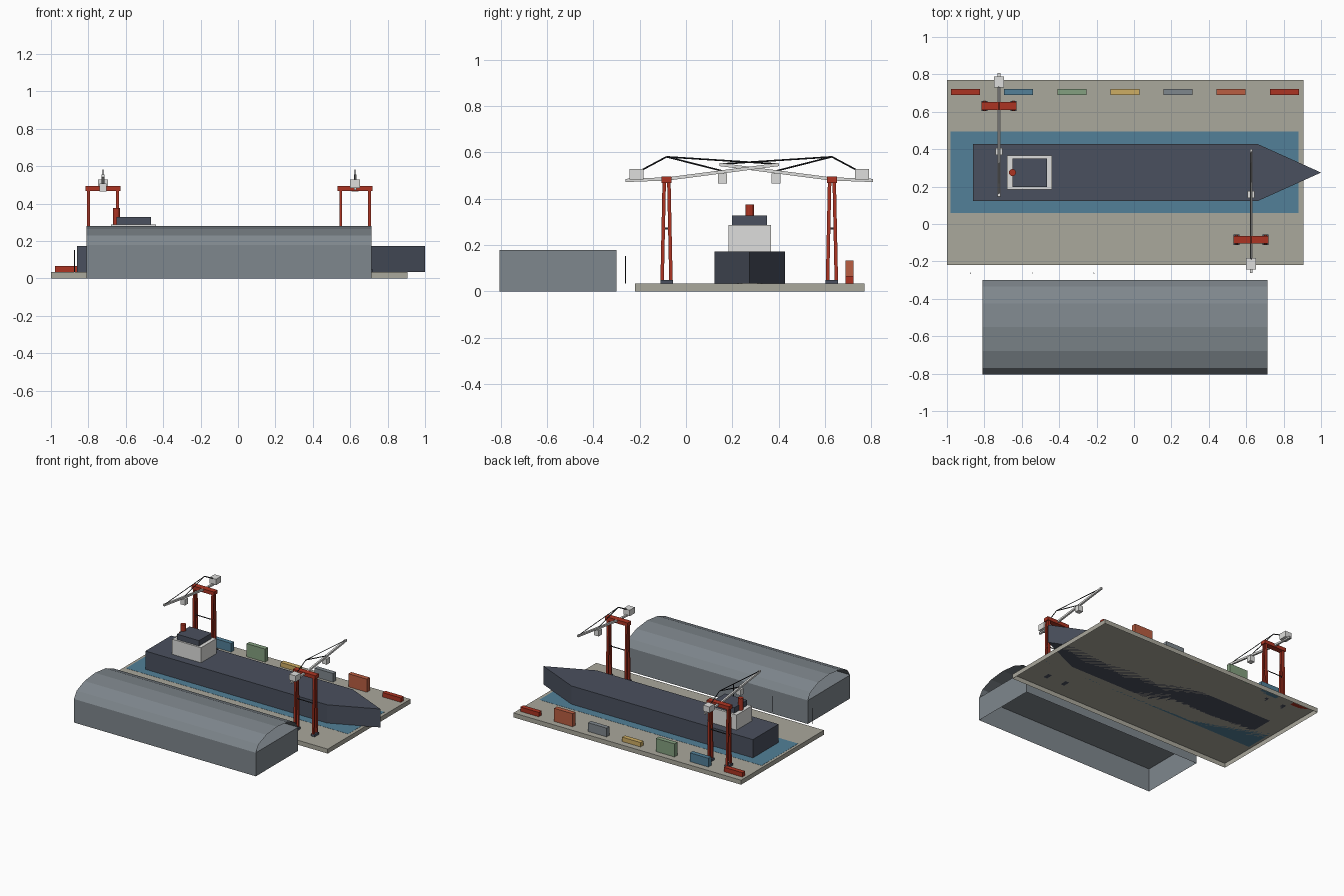
import bpy, bmesh, math
from mathutils import Vector

if "Cube" in bpy.data.objects:
    bpy.data.objects.remove(bpy.data.objects["Cube"], do_unlink=True)


def linear(c):
    c /= 255
    return c / 12.92 if c <= 0.04045 else ((c + 0.055) / 1.055) ** 2.4


def material(name, *rgb):
    m = bpy.data.materials.new(name)
    m.use_nodes = True
    col = [linear(c) for c in rgb] + [1]
    m.diffuse_color = col
    m.node_tree.nodes["Principled BSDF"].inputs["Base Color"].default_value = col
    return m


CONCRETE = material("concrete", 170, 168, 156)
BLUE = material("water_blue", 82, 128, 152)
NAVY = material("hull_navy", 74, 80, 94)
RED = material("crane_red", 172, 52, 34)
LIGHT = material("light_grey", 222, 222, 220)
STEEL = material("steel_grey", 127, 135, 141)
GREEN = material("container_green", 132, 160, 128)
YELLOW = material("container_yellow", 206, 174, 100)
ORANGE = material("container_orange", 186, 94, 66)
DARK = material("cable_black", 40, 42, 46)


def finish(name, bm, mat):
    me = bpy.data.meshes.new(name)
    bm.to_mesh(me)
    bm.free()
    me.materials.append(mat)
    ob = bpy.data.objects.new(name, me)
    bpy.context.collection.objects.link(ob)
    return ob


def box(name, mat, x, y, z, open_bottom=False):
    """Axis-aligned box from (min, max) ranges."""
    bm = bmesh.new()
    bmesh.ops.create_cube(bm, size=1)
    for v in bm.verts:
        v.co = [r[0] + (c + 0.5) * (r[1] - r[0]) for c, r in zip(v.co, (x, y, z))]
    if open_bottom:
        bm.normal_update()
        low = [f for f in bm.faces if f.normal.z < -0.5]
        bmesh.ops.delete(bm, geom=low, context="FACES")
    return finish(name, bm, mat)


def around(c, half):
    return (c - half, c + half)


def rod(name, mat, a, b, radius, sides=4):
    """Straight bar between two points."""
    a, b = Vector(a), Vector(b)
    bm = bmesh.new()
    bmesh.ops.create_cone(bm, cap_ends=True, segments=sides, radius1=radius,
                          radius2=radius, depth=(b - a).length)
    ob = finish(name, bm, mat)
    ob.rotation_euler = (b - a).to_track_quat("Z", "Y").to_euler()
    ob.location = (a + b) / 2
    return ob


def bar(name, mat, a, b, half):
    """Square bar in a plane of constant x, with flat top and sides."""
    a, b = Vector(a), Vector(b)
    ob = box(name, mat, around(0, half), around(0, (b - a).length / 2), around(0, half))
    ob.rotation_euler.x = math.atan2(b.z - a.z, b.y - a.y)
    ob.location = (a + b) / 2
    return ob


GROUND = 0.034

# Quay (a shell open underneath) and basin
box("quay", CONCRETE, (-1, 0.905), (-0.22, 0.77), (0, GROUND), True)
box("water", BLUE, (-0.98, 0.88), (0.06, 0.495), (GROUND, GROUND + 0.001))

# Ship hull: outline extruded upward
bm = bmesh.new()
outline = [(-0.86, 0.122), (0.66, 0.122), (1, 0.275), (0.66, 0.428), (-0.86, 0.428)]
face = bm.faces.new([bm.verts.new((x, y, GROUND)) for x, y in outline])
ext = bmesh.ops.extrude_face_region(bm, geom=[face], use_keep_orig=True)
for v in ext["geom"]:
    if isinstance(v, bmesh.types.BMVert):
        v.co.z = 0.173
bmesh.ops.recalc_face_normals(bm, faces=bm.faces)
finish("ship_hull", bm, NAVY)

# Ship superstructure
box("deckhouse", LIGHT, (-0.68, -0.438), (0.184, 0.366), (0.173, 0.287))
box("bridge", NAVY, (-0.65, -0.465), (0.198, 0.35), (0.287, 0.328))
rod("funnel", RED, (-0.65, 0.275, 0.287), (-0.65, 0.275, 0.376), 0.019, 12)

# Warehouse: open-bottomed body and a thin arched roof with open ends
box("warehouse_body", STEEL, (-0.81, 0.713), (-0.805, -0.299), (0, 0.178), True)
bm = bmesh.new()
rings = []
for i in range(7):
    t = math.pi * i / 6
    y, z = -0.552 + 0.253 * math.cos(t), 0.178 + 0.101 * math.sin(t)
    rings.append([bm.verts.new((x, y, z)) for x in (-0.81, 0.713)])
for p, q in zip(rings, rings[1:]):
    bm.faces.new((p[0], p[1], q[1], q[0]))
finish("warehouse_roof", bm, STEEL)

# Lamp posts
for i in range(3):
    x = -0.874 + 0.33 * i
    rod("lamp_post", DARK, (x, -0.262, GROUND), (x, -0.262, 0.153), 0.0022, 6)

# Container row, stacks one to three high
colours = [RED, BLUE, GREEN, YELLOW, STEEL, ORANGE, RED]
for i, mat in enumerate(colours):
    x = -0.978 + 0.284 * i
    box("container_stack", mat, (x, x + 0.155), (0.689, 0.723),
        (GROUND, GROUND + 0.033 * (i % 3 + 1)))


def crane(cx, cy, d):
    """Gantry crane whose boom reaches along d * y."""
    def at(off, z, x=0):
        return (cx + x, cy + d * off, z)

    # Portal
    for sx in (-1, 1):
        lx = 0.077 * sx
        box("crane_foot", NAVY, around(cx + lx, 0.016), around(cy, 0.027),
            (GROUND, GROUND + 0.016))
        for sy in (-1, 1):
            bar("crane_leg", RED, at(0.019 * sy, GROUND + 0.01, lx),
                at(0.01 * sy, 0.475, lx), 0.0075)
        box("leg_tie", DARK, around(cx + lx, 0.004), around(cy, 0.014), (0.267, 0.275))
    rod("cross_brace", DARK, at(0, 0.271, -0.077), at(0, 0.271, 0.077), 0.004)
    box("portal_beam", RED, around(cx, 0.094), around(cy, 0.021), (0.468, 0.495))

    # Boom, counterweight and trolley
    bar("rear_boom", LIGHT, at(-0.178, 0.479), at(0.01, 0.486), 0.007)
    bar("front_boom", LIGHT, at(0, 0.485), at(0.485, 0.548), 0.007)
    box("counterweight", LIGHT, around(cx, 0.027), around(cy - d * 0.129, 0.03),
        (0.483, 0.528))
    box("trolley", LIGHT, around(cx, 0.019), around(cy + d * 0.242, 0.019),
        (0.465, 0.508))

    # Stays
    apex = at(0, 0.581)
    for off, z in ((-0.105, 0.525), (0.242, 0.52), (0.48, 0.55)):
        rod("stay_cable", DARK, apex, at(off, z), 0.0035)


crane(-0.722, 0.63, -1)
crane(0.626, -0.084, 1)
